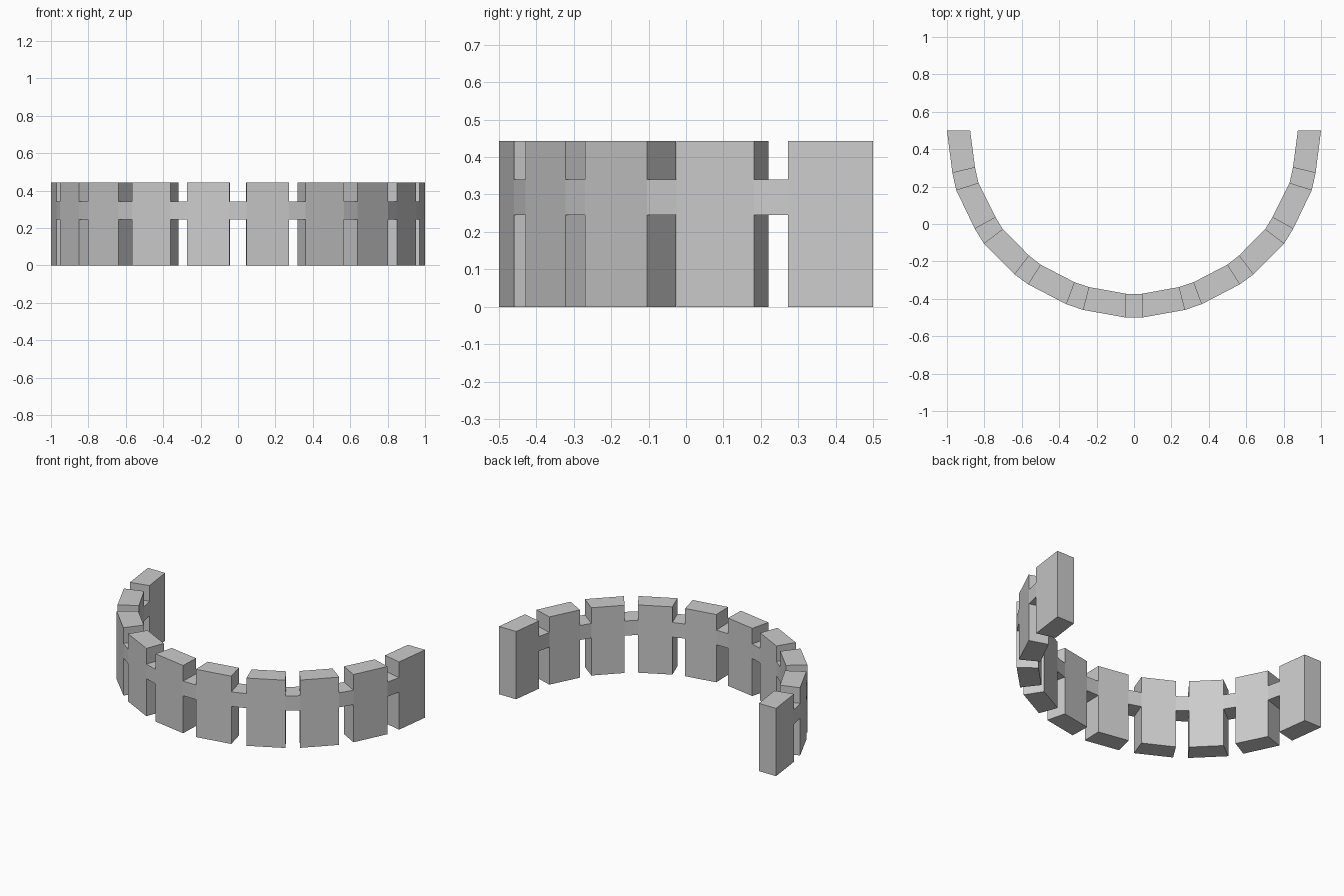
import bpy, bmesh

if "Cube" in bpy.data.objects:
    bpy.data.objects.remove(bpy.data.objects["Cube"])

HEIGHT = 0.442
LINK_Z = (0.245, 0.34)

# Plan of the right half, front centre to back end: (outer x, y), (inner x, y)
half = [
    ((0.046, -0.500), (0.042, -0.373)),
    ((0.273, -0.459), (0.242, -0.337)),
    ((0.361, -0.429), (0.317, -0.312)),
    ((0.567, -0.322), (0.500, -0.217)),
    ((0.638, -0.270), (0.561, -0.169)),
    ((0.803, -0.104), (0.702, -0.027)),
    ((0.851, -0.026), (0.740, 0.036)),
    ((0.951, 0.182), (0.832, 0.220)),
    ((0.971, 0.273), (0.850, 0.302)),
    ((1.000, 0.500), (0.876, 0.500)),
]
mirrored = [((-o[0], o[1]), (-i[0], i[1])) for o, i in reversed(half)]
stations = mirrored + half


def block(name, a, b, z0, z1, capped):
    """Prism between two radial stations; links stay open where they meet panels."""
    bm = bmesh.new()
    plan = [a[0], b[0], b[1], a[1]]
    low = [bm.verts.new((x, y, z0)) for x, y in plan]
    top = [bm.verts.new((x, y, z1)) for x, y in plan]
    bm.faces.new(low[::-1])
    bm.faces.new(top)
    for k in range(4):
        if capped or k in (0, 2):
            n = (k + 1) % 4
            bm.faces.new((low[k], low[n], top[n], top[k]))
    mesh = bpy.data.meshes.new(name)
    bm.to_mesh(mesh)
    bm.free()
    obj = bpy.data.objects.new(name, mesh)
    bpy.context.collection.objects.link(obj)


# Tall panels alternate with narrow connecting links around the curve
for i in range(len(stations) - 1):
    a, b = stations[i], stations[i + 1]
    if i % 2 == 0:
        block("wall_panel", a, b, 0, HEIGHT, True)
    else:
        block("connecting_link", a, b, *LINK_Z, False)
